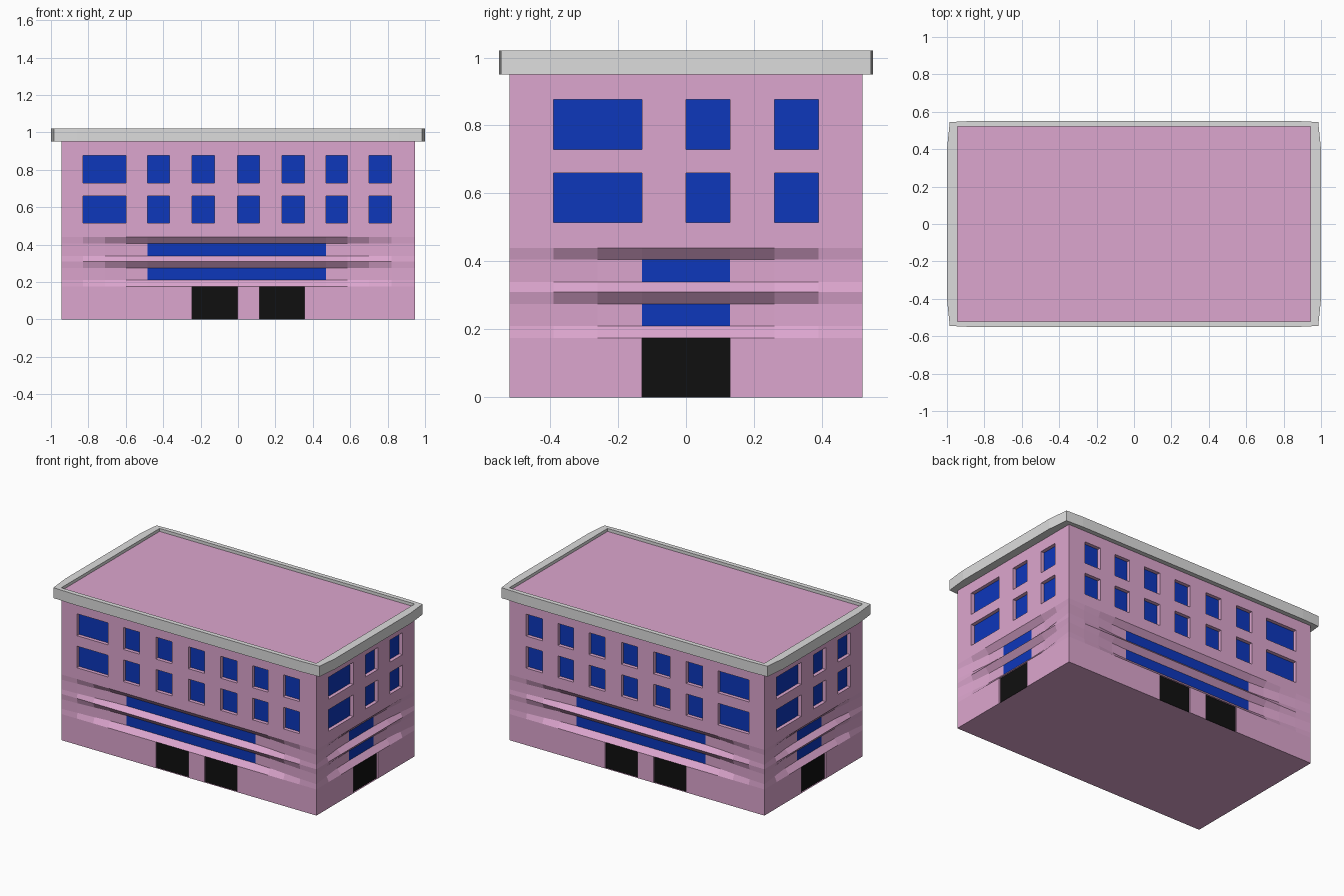
import bpy, bmesh
from mathutils import Vector

cube = bpy.data.objects.get("Cube")
if cube:
    bpy.data.objects.remove(cube, do_unlink=True)


def material(name, rgb):
    m = bpy.data.materials.new(name)
    m.use_nodes = True
    color = (*rgb, 1)
    m.diffuse_color = color
    m.node_tree.nodes["Principled BSDF"].inputs["Base Color"].default_value = color
    return m


PINK, BLUE, BLACK = range(3)
wall_materials = [
    material("pink_wall", (0.72, 0.38, 0.62)),
    material("blue_glass", (0.004, 0.038, 0.5)),
    material("black_door", (0.005, 0.005, 0.005)),
]
grey = material("grey_cornice", (0.72, 0.72, 0.72))


def finish(bm, name, mats):
    bmesh.ops.recalc_face_normals(bm, faces=bm.faces)
    mesh = bpy.data.meshes.new(name)
    bm.to_mesh(mesh)
    bm.free()
    for m in mats:
        mesh.materials.append(m)
    obj = bpy.data.objects.new(name, mesh)
    bpy.context.collection.objects.link(obj)
    return obj


# Grid lines of the walls
HX, HY, ROOF = 0.945, 0.52, 1.0
long_cols = [-HX, -.83, -.71, -.6, -.485, -.365, -.245, -.125, -.003,
             .115, .235, .355, .47, .585, .7, .82, HX]
short_cols = [-HY + HY * i / 4 for i in range(9)]
rows = [0, .175, .21, .275, .31, .34, .405, .44, .515, .66, .73, .877, ROOF]
RECESSED_LINES = {2, 3, 5, 6}
STRIP_ROWS, WINDOW_ROWS = {2, 5}, {8, 10}

# Recess depth by number of columns from the corner
long_depth = [0, .007, .016, .027, .033]
short_depth = [0, .015, .029, .033]

# Cells per wall: windows, doors, glass strip
long_cells = ({1, 2, 4, 6, 8, 10, 12, 14}, {6, 7, 9, 10}, set(range(4, 12)))
short_cells = ({1, 2, 4, 6}, {3, 4}, {3, 4})

bm = bmesh.new()
openings = []


def add_wall(normal, distance, cols, depths, cells, flip_windows=False):
    """Grid wall with sloped recessed bands; openings are noted for later."""
    normal = Vector(normal)
    right = Vector((0, 0, 1)).cross(normal)
    n = len(cols) - 1
    # the back wall shares the column lines of the front
    us = [-u for u in reversed(cols)] if flip_windows else cols
    windows, doors, strip = cells
    if flip_windows:
        windows = {n - 1 - i for i in windows}
    grid = []
    for j, z in enumerate(rows):
        line = []
        for i, u in enumerate(us):
            k = min(i, n - i, len(depths) - 1)
            d = depths[k] if j in RECESSED_LINES else 0
            line.append(bm.verts.new(right * u + normal * (distance - d) + Vector((0, 0, z))))
        grid.append(line)
    glass, door = [], []
    for j in range(len(rows) - 1):
        for i in range(n):
            f = bm.faces.new((grid[j][i], grid[j][i + 1], grid[j + 1][i + 1], grid[j + 1][i]))
            if j in WINDOW_ROWS and i in windows:
                glass.append(f)
            elif j == 0 and i in doors:
                door.append(f)
            elif j in STRIP_ROWS and i in strip:
                f.material_index = BLUE
    openings.append((glass, normal, .024, BLUE))
    openings.append((door, normal, .01, BLACK))


add_wall((0, -1, 0), HY, long_cols, long_depth, long_cells)
add_wall((0, 1, 0), HY, long_cols, long_depth, long_cells, True)
add_wall((1, 0, 0), HX, short_cols, short_depth, short_cells)
add_wall((-1, 0, 0), HX, short_cols, short_depth, short_cells)

# Weld the walls, close floor and roof
bmesh.ops.remove_doubles(bm, verts=bm.verts, dist=0.0005)
bmesh.ops.holes_fill(bm, edges=[e for e in bm.edges if e.is_boundary], sides=0)

# Push windows and doors into the walls
for faces, normal, depth, color in openings:
    result = bmesh.ops.extrude_face_region(bm, geom=faces)["geom"]
    caps = [g for g in result if isinstance(g, bmesh.types.BMFace)]
    verts = [g for g in result if isinstance(g, bmesh.types.BMVert)]
    left_over = [f for f in faces if f.is_valid and f not in caps]
    if left_over:
        bmesh.ops.delete(bm, geom=left_over, context="FACES")
    bmesh.ops.translate(bm, verts=verts, vec=-normal * depth)
    for v in verts:
        for f in v.link_faces:
            f.material_index = PINK
    for f in caps:
        f.material_index = color

finish(bm, "building_walls", wall_materials)

# Cornice: slightly bowed outline around the roof edge
quarter = [(1, .4), (.985, .545), (.86, .551)]
outline = []
for sx, sy in ((1, 1), (-1, 1), (-1, -1), (1, -1)):
    points = quarter if sx * sy > 0 else quarter[::-1]
    outline += [(x * sx, y * sy) for x, y in points]
inner = []
for x, y in outline:
    inner.append((max(-HX, min(HX, x)), max(-HY, min(HY, y))))

bm = bmesh.new()
LOW, HIGH = .95, 1.02
rings = [[bm.verts.new((x, y, z)) for x, y in loop]
         for loop, z in ((inner, LOW), (outline, LOW), (outline, HIGH), (inner, HIGH))]
count = len(outline)
for r in range(4):
    a, b = rings[r], rings[(r + 1) % 4]
    for i in range(count):
        k = (i + 1) % count
        bm.faces.new((a[i], a[k], b[k], b[i]))
finish(bm, "roof_cornice", [grey])
